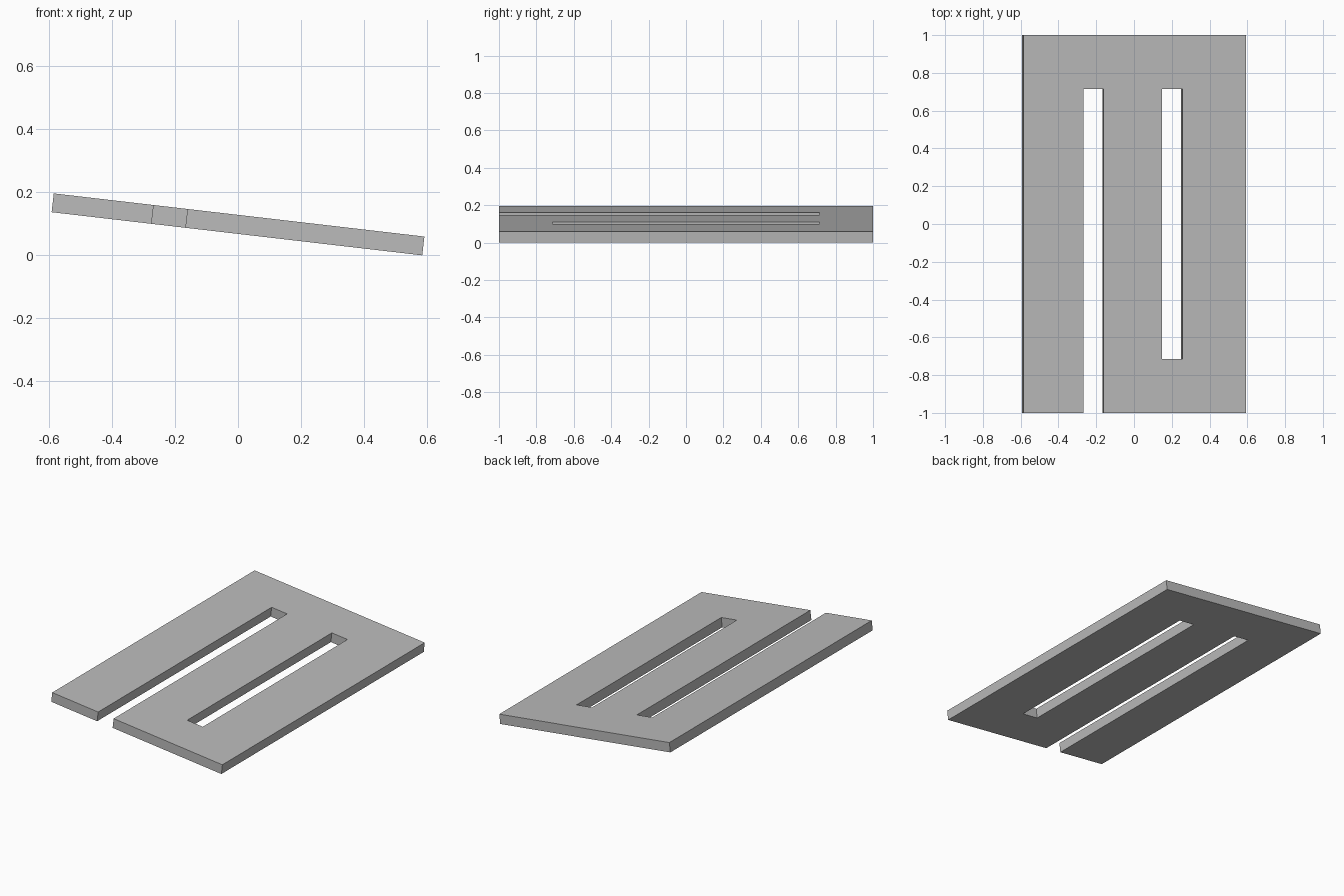
import bpy
import bmesh
import math
from mathutils import Matrix

cube = bpy.data.objects.get("Cube")
if cube:
    bpy.data.objects.remove(cube, do_unlink=True)

HALF_WIDTH, HALF_LENGTH, THICKNESS = 0.5925, 1.0, 0.06
TILT = math.atan2(0.137, 1.177)
SLOT_END = 0.715
OPEN_SLOT = (-0.273, -0.165)
CLOSED_SLOT = (0.1465, 0.255)

# Plain grey finish
grey = bpy.data.materials.new("plain grey")
grey.use_nodes = True
grey.diffuse_color = (0.5, 0.5, 0.5, 1)
grey.node_tree.nodes["Principled BSDF"].inputs["Base Color"].default_value = (0.5, 0.5, 0.5, 1)


def in_slot(x, y):
    in_open = OPEN_SLOT[0] < x < OPEN_SLOT[1] and y < SLOT_END
    in_closed = CLOSED_SLOT[0] < x < CLOSED_SLOT[1] and abs(y) < SLOT_END
    return in_open or in_closed


# Plan of the plate: panels between the cut lines, leaving out the slots
xs = [-HALF_WIDTH, *OPEN_SLOT, *CLOSED_SLOT, HALF_WIDTH]
ys = [-HALF_LENGTH, -SLOT_END, SLOT_END, HALF_LENGTH]
bm = bmesh.new()
for x0, x1 in zip(xs, xs[1:]):
    for y0, y1 in zip(ys, ys[1:]):
        if not in_slot((x0 + x1) / 2, (y0 + y1) / 2):
            corners = [(x0, y0), (x1, y0), (x1, y1), (x0, y1)]
            bm.faces.new([bm.verts.new((x, y, -THICKNESS / 2)) for x, y in corners])
bmesh.ops.remove_doubles(bm, verts=bm.verts, dist=0.0001)

# Thickness
result = bmesh.ops.extrude_face_region(bm, geom=bm.faces[:])
top = [v for v in result["geom"] if isinstance(v, bmesh.types.BMVert)]
bmesh.ops.translate(bm, verts=top, vec=(0, 0, THICKNESS))
bmesh.ops.recalc_face_normals(bm, faces=bm.faces)
bmesh.ops.dissolve_limit(bm, angle_limit=0.01, verts=bm.verts, edges=bm.edges)

# Sideways tilt, resting on the lower long edge
bm.transform(Matrix.Rotation(TILT, 4, "Y"))
lowest = min(v.co.z for v in bm.verts)
bmesh.ops.translate(bm, verts=bm.verts, vec=(0, 0, -lowest))

mesh = bpy.data.meshes.new("slotted_plate")
bm.to_mesh(mesh)
bm.free()
mesh.materials.append(grey)
plate = bpy.data.objects.new("slotted_plate", mesh)
bpy.context.collection.objects.link(plate)
